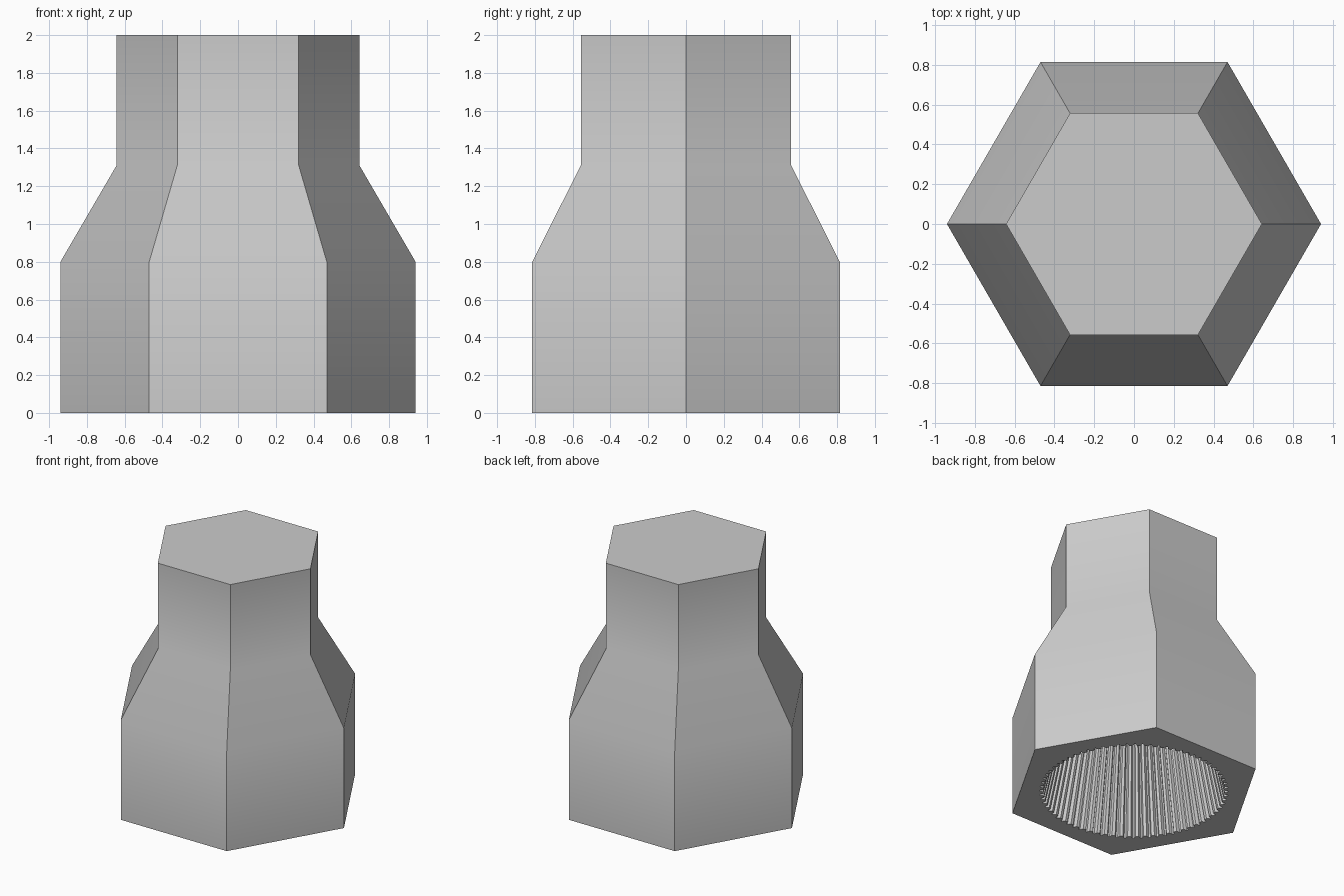
import bpy, bmesh, math

if "Cube" in bpy.data.objects:
    bpy.data.objects.remove(bpy.data.objects["Cube"])

TEETH = 72


def ring(bm, pts, z):
    """Closed ring of vertices from (radius, angle) pairs."""
    return [bm.verts.new((r * math.cos(a), r * math.sin(a), z)) for r, a in pts]


def wall(bm, a, b):
    """Quads joining two rings."""
    n = len(a)
    for i in range(n):
        j = (i + 1) % n
        bm.faces.new((a[i], a[j], b[j], b[i]))


def hexagon(radius):
    return [(radius, i * math.pi / 3) for i in range(6)]


def serrated(radius, depth):
    """Toothed circle: wide ridges separated by narrow grooves."""
    step = math.tau / TEETH
    shape = ((0.0, 0), (0.2, 0), (0.4, depth), (0.8, depth))
    return [(radius - d, (i + f) * step) for i in range(TEETH) for f, d in shape]


bm = bmesh.new()

# Hexagonal outside: wide base, taper, narrow neck
outer = [ring(bm, hexagon(r), z)
         for r, z in ((0.94, 0), (0.94, 0.8), (0.643, 1.31), (0.643, 2.0))]
for low, high in zip(outer, outer[1:]):
    wall(bm, low, high)
bm.faces.new(outer[-1])

# Serrated, slightly conical blind bore
mouth = ring(bm, serrated(0.685, 0.025), 0)
end = ring(bm, serrated(0.49, 0.018), 0.9)
wall(bm, mouth, end)
bm.faces.new(end)

# Flat underside between hexagon and bore
rim = [e for e in bm.edges if e.is_boundary]
bmesh.ops.triangle_fill(bm, use_beauty=True, use_dissolve=False, edges=rim)
bmesh.ops.recalc_face_normals(bm, faces=bm.faces)

mesh = bpy.data.meshes.new("hex_socket_cap")
bm.to_mesh(mesh)
bm.free()
cap = bpy.data.objects.new("hex_socket_cap", mesh)
bpy.context.collection.objects.link(cap)

# Soft bends along the height, crisp hexagon corners
bpy.context.view_layer.objects.active = cap
cap.select_set(True)
bpy.ops.object.shade_smooth_by_angle(angle=math.radians(35))

grey = bpy.data.materials.new("light grey")
grey.diffuse_color = (0.6, 0.6, 0.6, 1)
grey.use_nodes = True
grey.node_tree.nodes["Principled BSDF"].inputs["Base Color"].default_value = grey.diffuse_color
mesh.materials.append(grey)
